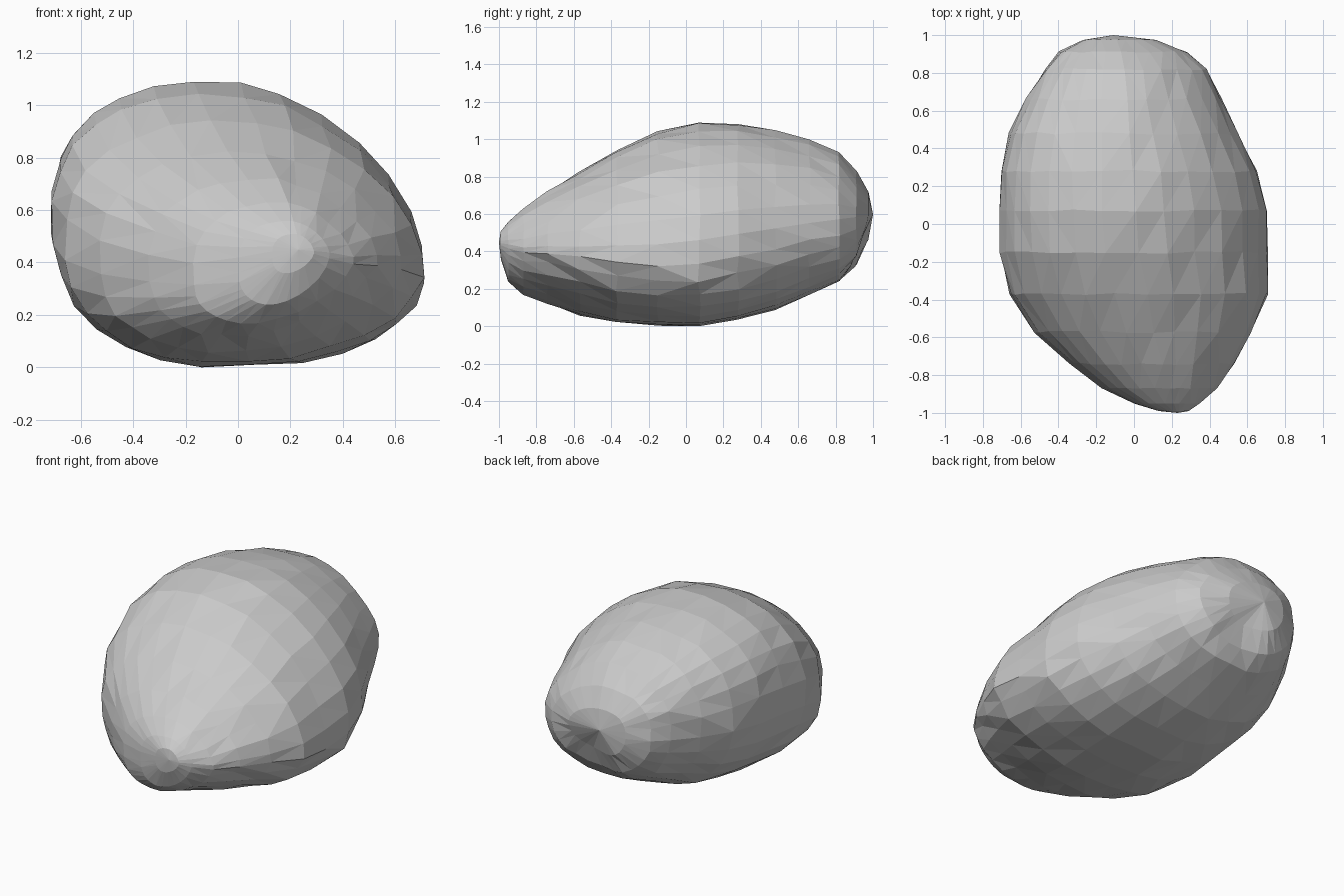
import bpy, bmesh, math, random
from mathutils import Vector

if "Cube" in bpy.data.objects:
    bpy.data.objects.remove(bpy.data.objects["Cube"])

random.seed(4)
SEG = 28

# Cross-sections along y:
# y, left x, right x, bottom z, top z, crown x, left flank z, right flank z
STATIONS = [
    (-0.99, 0.13, 0.29, 0.36, 0.51, 0.22, 0.43, 0.44),
    (-0.95, 0.00, 0.35, 0.24, 0.56, 0.20, 0.39, 0.43),
    (-0.87, -0.17, 0.44, 0.17, 0.63, 0.17, 0.35, 0.41),
    (-0.74, -0.34, 0.53, 0.12, 0.72, 0.12, 0.37, 0.41),
    (-0.57, -0.53, 0.63, 0.06, 0.82, 0.07, 0.42, 0.40),
    (-0.37, -0.66, 0.71, 0.02, 0.94, 0.02, 0.48, 0.39),
    (-0.15, -0.71, 0.71, 0.005, 1.04, -0.03, 0.55, 0.38),
    (0.07, -0.71, 0.71, 0.005, 1.09, -0.05, 0.58, 0.40),
    (0.28, -0.705, 0.655, 0.04, 1.085, -0.06, 0.60, 0.44),
    (0.48, -0.66, 0.55, 0.09, 1.05, -0.07, 0.61, 0.48),
    (0.66, -0.57, 0.46, 0.17, 1.00, -0.08, 0.61, 0.52),
    (0.82, -0.47, 0.39, 0.24, 0.93, -0.09, 0.61, 0.54),
    (0.91, -0.40, 0.28, 0.32, 0.83, -0.10, 0.61, 0.56),
    (0.975, -0.27, 0.12, 0.44, 0.72, -0.11, 0.60, 0.58),
]


def section_point(st, a):
    """Point on a ring made of four rounded quarters with their own fullness."""
    y, xl, xr, zb, zt, xc, zl, zr = st
    c, s = math.cos(a), math.sin(a)
    right, up = c >= 0, s >= 0
    front = min(max(-y / 0.7, 0), 1)
    # the front is ridged on the right and blunt on the lower left
    if right:
        n = 1.75 - 0.1 * front if up else 2.4 - 0.8 * front
    else:
        n = 2.5 if up else 2.15 + 0.4 * front
    mid = xc if up else xc - 0.12 * front * min(1, (xr - xl) / 0.6)
    x = mid + ((xr - mid) if right else (xl - mid)) * abs(c) ** (2 / n)
    flank = zr if right else zl
    z = flank + ((zt - flank) if up else (zb - flank)) * abs(s) ** (2 / n)
    return Vector((x, y, z))


bm = bmesh.new()
rings = []
for st in STATIONS:
    ring = []
    noise = 0.007 * min(1, (st[2] - st[1]) / 0.9) ** 2
    for k in range(SEG):
        p = section_point(st, 2 * math.pi * (k + 0.5) / SEG)
        # slight irregularity of the stone
        p += Vector([random.uniform(-noise, noise) for _ in range(3)])
        # small hollow low on the back
        d = (p - Vector((0.0, 0.94, 0.43))).length
        if d < 0.2:
            p.y -= 0.06 * (1 - d / 0.2)
        p.z = max(p.z, 0)
        ring.append(bm.verts.new(p))
    rings.append(ring)

# skin between rings
for r0, r1 in zip(rings, rings[1:]):
    for k in range(SEG):
        j = (k + 1) % SEG
        bm.faces.new((r0[k], r0[j], r1[j], r1[k]))

# rounded ends
for ring, tip in ((rings[0], (0.23, -1.0, 0.45)), (rings[-1], (-0.11, 1.0, 0.60))):
    v = bm.verts.new(tip)
    for k in range(SEG):
        bm.faces.new((ring[k], ring[(k + 1) % SEG], v))

bmesh.ops.recalc_face_normals(bm, faces=bm.faces)
bmesh.ops.triangulate(bm, faces=bm.faces, quad_method='SHORT_EDGE')

# settle on the ground
low = min(v.co.z for v in bm.verts)
bmesh.ops.translate(bm, verts=bm.verts, vec=(0, 0, -low))

mesh = bpy.data.meshes.new("boulder")
bm.to_mesh(mesh)
bm.free()
bpy.context.collection.objects.link(bpy.data.objects.new("boulder", mesh))
